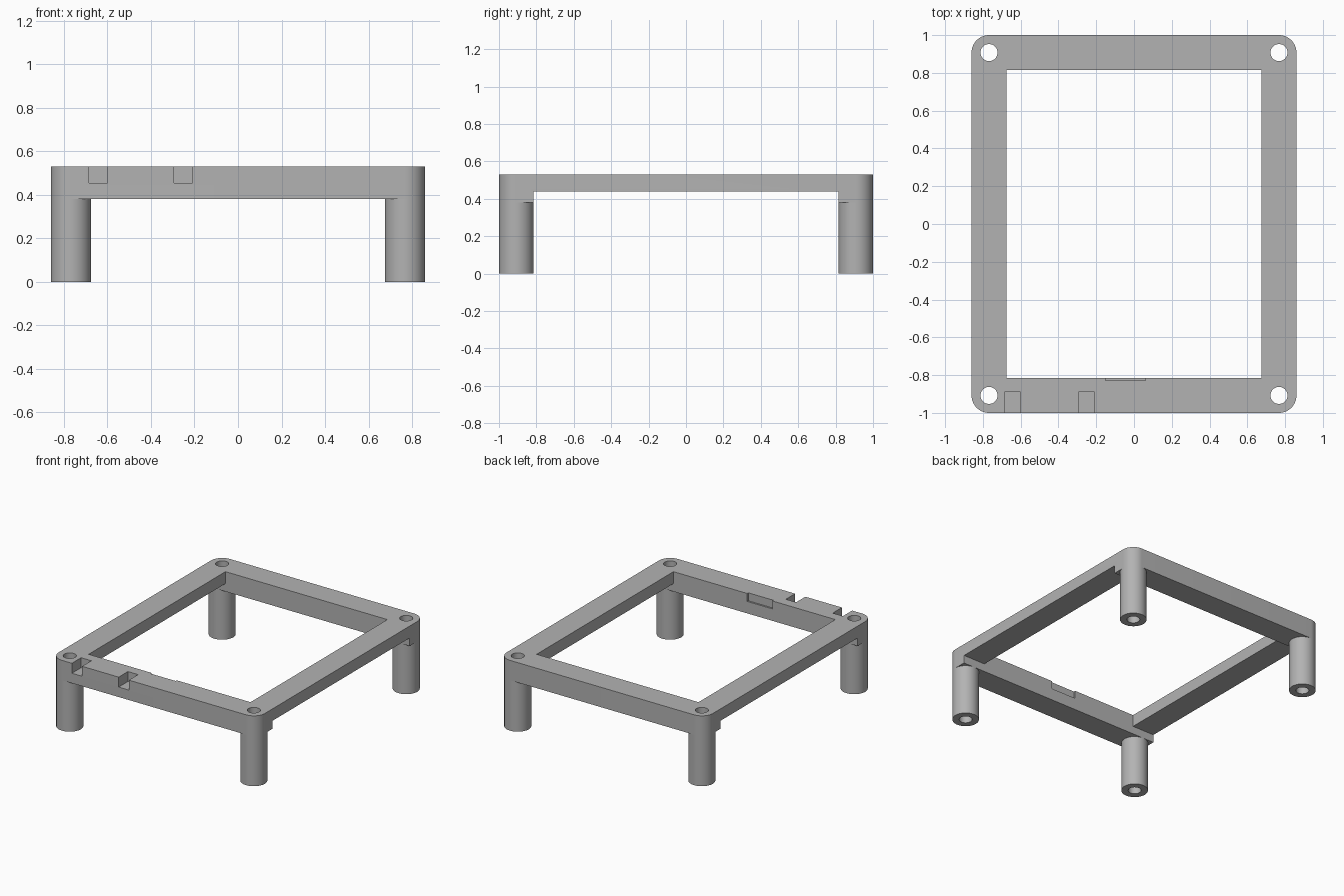
import bpy, bmesh, math
from mathutils import Matrix

cube = bpy.data.objects.get("Cube")
if cube:
    bpy.data.objects.remove(cube, do_unlink=True)

HX, HY = 0.86, 1.0          # outer half sizes
IX, IY = 0.675, 0.815       # opening half sizes
R, HOLE = 0.0925, 0.045     # post and screw hole radii
TOP, SIDE_Z, BEAM_Z = 0.53, 0.44, 0.38
CX, CY = HX - R, HY - R     # post centres
CORNERS = [(1, 1), (-1, 1), (-1, -1), (1, -1)]

grey = bpy.data.materials.new("plain grey")
grey.use_nodes = True
colour = (0.45, 0.45, 0.45, 1)
grey.diffuse_color = colour
grey.node_tree.nodes["Principled BSDF"].inputs["Base Color"].default_value = colour


def make(name, bm):
    bmesh.ops.recalc_face_normals(bm, faces=bm.faces)
    mesh = bpy.data.meshes.new(name)
    bm.to_mesh(mesh)
    bm.free()
    mesh.materials.append(grey)
    obj = bpy.data.objects.new(name, mesh)
    bpy.context.collection.objects.link(obj)
    return obj


def select(obj):
    bpy.ops.object.select_all(action='DESELECT')
    obj.select_set(True)
    bpy.context.view_layer.objects.active = obj


def cut(target, bm):
    cutter = make("cutter", bm)
    cutter.hide_render = True
    mod = target.modifiers.new("cut", 'BOOLEAN')
    mod.operation, mod.solver, mod.object = 'DIFFERENCE', 'EXACT', cutter
    select(target)
    bpy.ops.object.modifier_apply(modifier=mod.name)
    bpy.data.objects.remove(cutter, do_unlink=True)


def box(x0, x1, y0, y1, z0, z1):
    bm = bmesh.new()
    bmesh.ops.create_cube(bm, size=1)
    bmesh.ops.scale(bm, vec=(x1 - x0, y1 - y0, z1 - z0), verts=bm.verts)
    bmesh.ops.translate(bm, vec=((x0 + x1) / 2, (y0 + y1) / 2, (z0 + z1) / 2), verts=bm.verts)
    return bm


# Frame: rounded slab, opened in the middle and thinned along the sides
bm = bmesh.new()
outline = []
for i, (sx, sy) in enumerate(CORNERS):
    for k in range(17):
        a = (i + k / 16) * math.pi / 2
        outline.append(bm.verts.new((sx * CX + R * math.cos(a), sy * CY + R * math.sin(a), BEAM_Z)))
face = bm.faces.new(outline)
grown = bmesh.ops.extrude_face_region(bm, geom=[face])["geom"]
bmesh.ops.translate(bm, vec=(0, 0, TOP - BEAM_Z),
                    verts=[g for g in grown if isinstance(g, bmesh.types.BMVert)])
frame = make("frame", bm)
cut(frame, box(-IX, IX, -IY, IY, 0.2, 0.7))
cut(frame, box(-1.2, 1.2, -IY, IY, 0.2, SIDE_Z))

# Screw holes
for sx, sy in CORNERS:
    bm = bmesh.new()
    bmesh.ops.create_cone(bm, cap_ends=True, segments=48, radius1=HOLE, radius2=HOLE, depth=1,
                          matrix=Matrix.Translation((sx * CX, sy * CY, BEAM_Z)))
    cut(frame, bm)

# Two front notches and a shallow recess inside the front beam
for x0 in (-0.685, -0.295):
    cut(frame, box(x0, x0 + 0.085, -1.1, -0.89, 0.455, 0.6))
cut(frame, box(-0.15, 0.06, -0.828, -0.75, 0.47, 0.6))

# Hollow posts spun from a wall profile
parts = [frame]
for sx, sy in CORNERS:
    bm = bmesh.new()
    ring = [bm.verts.new((r, 0, z)) for r, z in ((R, BEAM_Z), (R, 0), (HOLE, 0), (HOLE, BEAM_Z))]
    edges = [bm.edges.new(pair) for pair in zip(ring, ring[1:])]
    bmesh.ops.spin(bm, geom=ring + edges, cent=(0, 0, 0), axis=(0, 0, 1),
                   angle=math.tau, steps=64, use_duplicate=False)
    bmesh.ops.remove_doubles(bm, verts=bm.verts, dist=0.0001)
    name = ("back" if sy > 0 else "front") + ("_left" if sx > 0 else "_right") + "_post"
    post = make(name, bm)
    post.location = (sx * CX, sy * CY, 0)
    parts.append(post)

for obj in parts:
    select(obj)
    bpy.ops.object.shade_smooth_by_angle(angle=math.radians(30))
